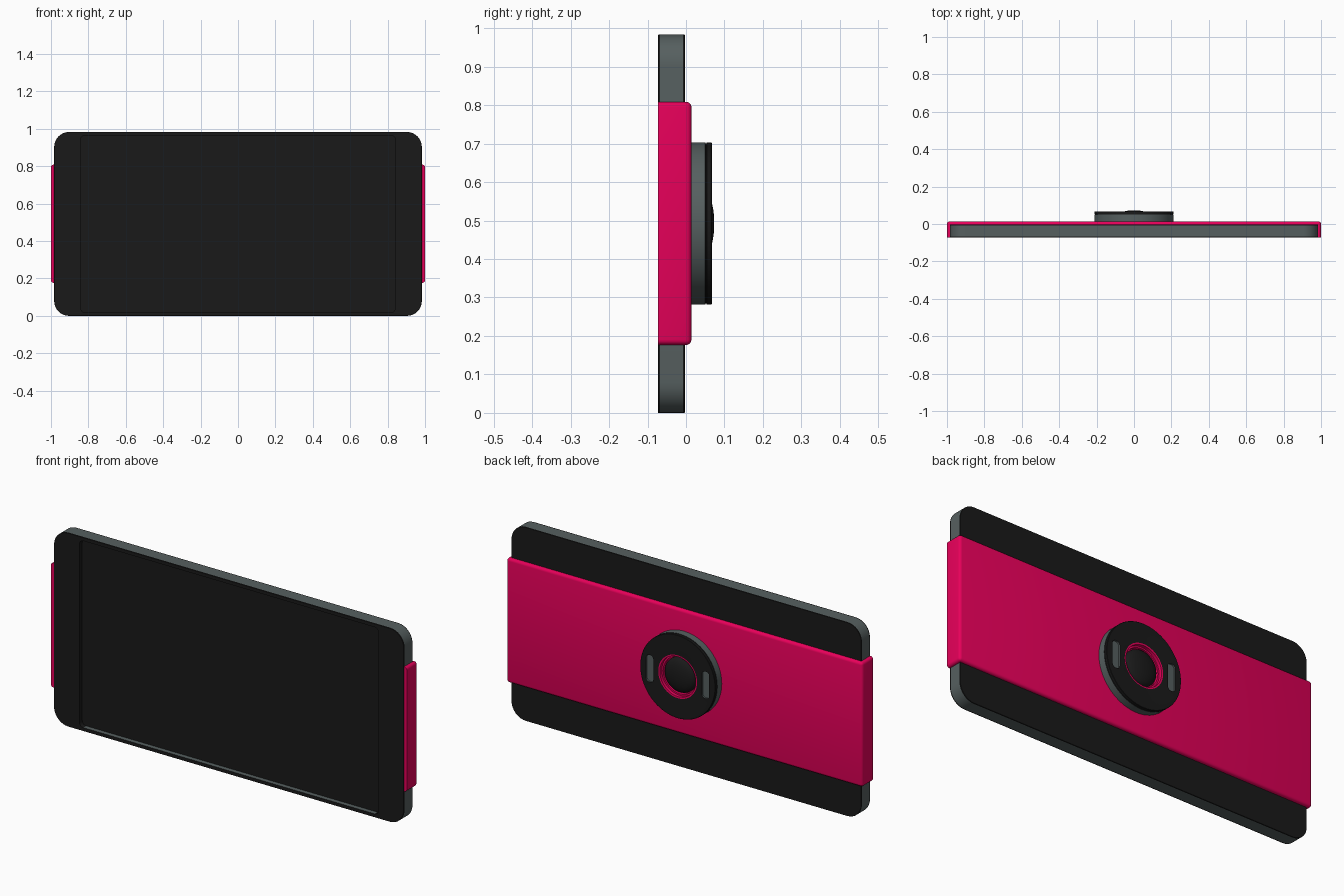
import bpy, bmesh, math

if "Cube" in bpy.data.objects:
    bpy.data.objects.remove(bpy.data.objects["Cube"])

def material(name, rgb):
    m = bpy.data.materials.new(name)
    m.diffuse_color = (*rgb, 1)
    m.use_nodes = True
    m.node_tree.nodes["Principled BSDF"].inputs["Base Color"].default_value = m.diffuse_color
    return m

BLACK = material("black glass", (0.0100, 0.0100, 0.0100))
GRAY = material("gray metal", (0.093, 0.116, 0.116))
PINK = material("pink shell", (0.84, 0.0, 0.107))
MATS = [BLACK, GRAY, PINK]
CZ = 0.4915  # height of the centre line
MZ = 0.4925  # height of the round module's centre

def smooth(ob, angle=35):
    bpy.ops.object.select_all(action='DESELECT')
    ob.select_set(True)
    bpy.context.view_layer.objects.active = ob
    bpy.ops.object.shade_smooth_by_angle(angle=math.radians(angle))

def finish(bm, name):
    bmesh.ops.recalc_face_normals(bm, faces=bm.faces)
    me = bpy.data.meshes.new(name)
    bm.to_mesh(me)
    bm.free()
    for m in MATS:
        me.materials.append(m)
    ob = bpy.data.objects.new(name, me)
    bpy.context.collection.objects.link(ob)
    smooth(ob)
    return ob

def rounded_rect(hw, hh, r, y, cx=0, cz=CZ, seg=8):
    pts = []
    for i, (sx, sz) in enumerate([(1, 1), (-1, 1), (-1, -1), (1, -1)]):
        for k in range(seg + 1):
            a = math.pi / 2 * (i + k / seg)
            pts.append((cx + sx * (hw - r) + r * math.cos(a), y,
                        cz + sz * (hh - r) + r * math.sin(a)))
    return pts

def loft(name, loops, mats, caps, rule=None):
    """Join equal-length loops; one material per band, plus the two end caps."""
    bm = bmesh.new()
    rings = [[bm.verts.new(p) for p in loop] for loop in loops]
    n = len(rings[0])
    for a, b, m in zip(rings, rings[1:], mats):
        for i in range(n):
            j = (i + 1) % n
            bm.faces.new((a[i], a[j], b[j], b[i])).material_index = m
    bm.faces.new(rings[0]).material_index = caps[0]
    bm.faces.new(rings[-1]).material_index = caps[1]
    if rule:
        bm.normal_update()
        for f in bm.faces:
            rule(f)
    return finish(bm, name)

def lip_rule(f):
    # the long lower wall of the screen recess is bare metal
    c = f.calc_center_median()
    if abs(f.normal.z) > 0.99 and 0.01 < c.z < 0.03 and abs(c.x) < 0.1:
        f.material_index = 1

# Slab body: black back, metal rim, black front with a screen recess
loft("phone_body", [
    rounded_rect(0.982, 0.4905, 0.079, -0.003),
    rounded_rect(0.983, 0.4915, 0.080, -0.004),
    rounded_rect(0.983, 0.4915, 0.080, -0.008),
    rounded_rect(0.983, 0.4915, 0.080, -0.067),
    rounded_rect(0.983, 0.4915, 0.080, -0.072),
    rounded_rect(0.982, 0.4905, 0.079, -0.073),
    rounded_rect(0.840, 0.474, 0.022, -0.073),
    rounded_rect(0.840, 0.474, 0.022, -0.050)],
    [0, 0, 1, 0, 0, 0, 0], (0, 0), lip_rule)

# Clip-on shell: U-shaped section run upward, outer edges rounded
U = [(-1, -0.073), (-1, 0.0142), (1, 0.0142), (1, -0.073),
     (0.9835, -0.073), (0.9835, -0.0025), (-0.9835, -0.0025), (-0.9835, -0.073)]
bm = bmesh.new()
base = bm.faces.new([bm.verts.new((x, y, 0.1765)) for x, y in U])
ext = bmesh.ops.extrude_face_region(bm, geom=[base])
for v in ext["geom"]:
    if isinstance(v, bmesh.types.BMVert):
        v.co.z = 0.8085
edges = [e for e in bm.edges
         if all(v.co.y > 0.01 for v in e.verts)
         or (all(abs(v.co.x) > 0.99 for v in e.verts)
             and abs(e.verts[0].co.y - e.verts[1].co.y) > 0.05)]
bmesh.ops.bevel(bm, geom=edges, offset=0.014, segments=4, profile=0.5, affect='EDGES')
for f in bm.faces:
    f.material_index = 2
finish(bm, "clip_on_shell")

# Round module on the back, turned from (radius, depth) rings
def turned(name, profile, mats, caps, n=64):
    steps = [2 * math.pi * i / n for i in range(n)]
    return loft(name, [[(r * math.cos(a), y, MZ + r * math.sin(a)) for a in steps]
                       for r, y in profile], mats, caps)

housing = turned("module_housing", [
    (0.211, 0.010), (0.211, 0.050), (0.208, 0.051), (0.208, 0.053), (0.211, 0.054),
    (0.211, 0.0655), (0.2095, 0.067), (0.109, 0.067), (0.101, 0.066),
    (0.101, 0.050), (0.093, 0.050), (0.093, 0.034), (0.080, 0.034)],
    [1, 0, 0, 0, 0, 0, 0, 2, 2, 2, 2, 2], (1, 2))

# Two upright slots with metal floors, cut beside the lens
for side, s in (("left", 1), ("right", -1)):
    cutter = loft("slot_cutter_" + side, [
        rounded_rect(0.020, 0.068, 0.016, y, s * 0.157, MZ)
        for y in (0.059, 0.080)], [1], (1, 1))
    cutter.hide_render = True
    mod = housing.modifiers.new("slot_" + side, 'BOOLEAN')
    mod.operation = 'DIFFERENCE'
    mod.solver = 'EXACT'
    mod.object = cutter
    bpy.context.view_layer.objects.active = housing
    bpy.ops.object.modifier_apply(modifier=mod.name)
    bpy.data.objects.remove(cutter)
smooth(housing)

# Domed lens in the middle
turned("lens", [(0.088, 0.032)] + [
    (0.088 * math.cos(t), 0.038 + 0.0355 * math.sin(t) ** 0.85)
    for t in [i * math.pi / 2 / 12 for i in range(12)]],
    [0] * 12, (0, 0))
